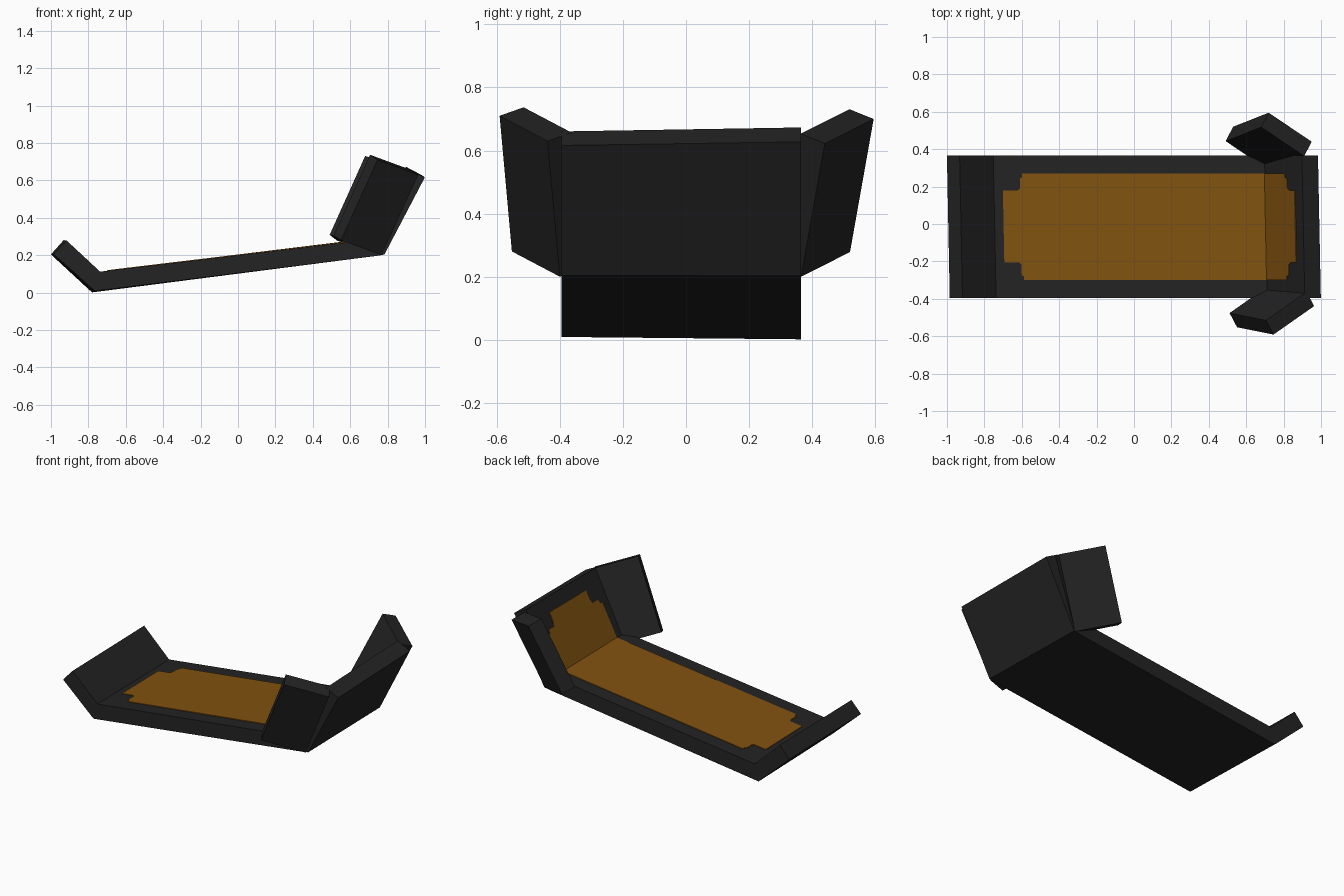
import bpy, bmesh
from mathutils import Vector

if "Cube" in bpy.data.objects:
    bpy.data.objects.remove(bpy.data.objects["Cube"])


def material(name, rgb):
    m = bpy.data.materials.new(name)
    m.diffuse_color = (*rgb, 1)
    m.use_nodes = True
    m.node_tree.nodes["Principled BSDF"].inputs["Base Color"].default_value = m.diffuse_color
    return m


BLACK = material("charcoal black", (0.017, 0.017, 0.017))
ORANGE = material("amber brown", (0.22, 0.085, 0.005))


def skew(p):
    # the whole piece sits very slightly rotated and twisted
    x, y, z = p
    return Vector((x - 0.02 * y, y, z + (z - 0.25) * 0.04 * y))


def prism(name, ring, offset, mat, warp=True):
    """Solid made from a planar ring of points swept along an offset."""
    bm = bmesh.new()
    off = Vector(offset)
    fix = skew if warp else Vector
    a = [bm.verts.new(fix(Vector(p))) for p in ring]
    b = [bm.verts.new(fix(Vector(p) + off)) for p in ring]
    bm.faces.new(a)
    bm.faces.new(b[::-1])
    for i in range(len(a)):
        j = (i + 1) % len(a)
        bm.faces.new((a[i], b[i], b[j], a[j]))
    bmesh.ops.recalc_face_normals(bm, faces=bm.faces)
    me = bpy.data.meshes.new(name)
    bm.to_mesh(me)
    bm.free()
    me.materials.append(mat)
    ob = bpy.data.objects.new(name, me)
    bpy.context.collection.objects.link(ob)
    return ob


Y0, Y1 = -0.395, 0.365

# folded shell: foot panel, long sloping bed and back panel in one profile
FOLD_LOW, FOLD_HIGH, BACK_TOP = (-0.745, 0.11), (0.705, 0.285), (0.905, 0.667)
profile = [(-0.772, 0.005), (0.73, 0.195), (0.775, 0.203), (0.991, 0.622),
           BACK_TOP, FOLD_HIGH, FOLD_LOW, (-0.925, 0.28), (-0.993, 0.205),
           (-0.79, 0.02)]
prism("folded_shell", [(x, Y0, z) for x, z in profile], (0, Y1 - Y0, 0), BLACK)


# side wings: slanted boxes given by hinge corner, height, width and thickness
def wing(name, hinge, up, width, thick):
    h, u, w = Vector(hinge), Vector(up), Vector(width)
    prism(name, [h, h + u, h + u + w, h + w], thick, BLACK, warp=False)


wing("wing_left", (0.76, 0.365, 0.20), (0.19, 0.075, 0.422),
     (-0.23, 0.155, 0.078), (-0.04, -0.077, 0.031))
wing("wing_right", (0.768, -0.40, 0.20), (0.195, -0.039, 0.43),
     (-0.217, -0.152, 0.08), (-0.04, 0.076, 0.027))


# inlaid mat: thin plates lying on the bed and the back panel
def plate(name, outline, p, q):
    (x0, z0), (x1, z1) = p, q
    slope = (z1 - z0) / (x1 - x0)
    n = Vector((-slope, 0, 1)).normalized()
    ring = [Vector((x, y, z0 + (x - x0) * slope)) - n * 0.001 for x, y in outline]
    prism(name, ring, n * 0.005, ORANGE)


W0, W1 = -0.30, 0.27      # full mat width
N0, N1 = -0.205, 0.18     # width between the corner notches


def mat_outline(fold, step, end):
    s = 0.012 if end > step else -0.012
    return [(fold, W0), (step - s, W0), (step - s, W0 + 0.02),
            (step, W0 + 0.025), (step, N0 - 0.012), (step + s, N0),
            (end, N0), (end, N1), (step + s, N1), (step, N1 + 0.012),
            (step, W1 - 0.025), (step - s, W1 - 0.02), (step - s, W1),
            (fold, W1)]


plate("mat_bed", mat_outline(FOLD_HIGH[0], -0.605, -0.697), FOLD_LOW, FOLD_HIGH)
plate("mat_back", mat_outline(FOLD_HIGH[0], 0.825, 0.865), FOLD_HIGH, BACK_TOP)
